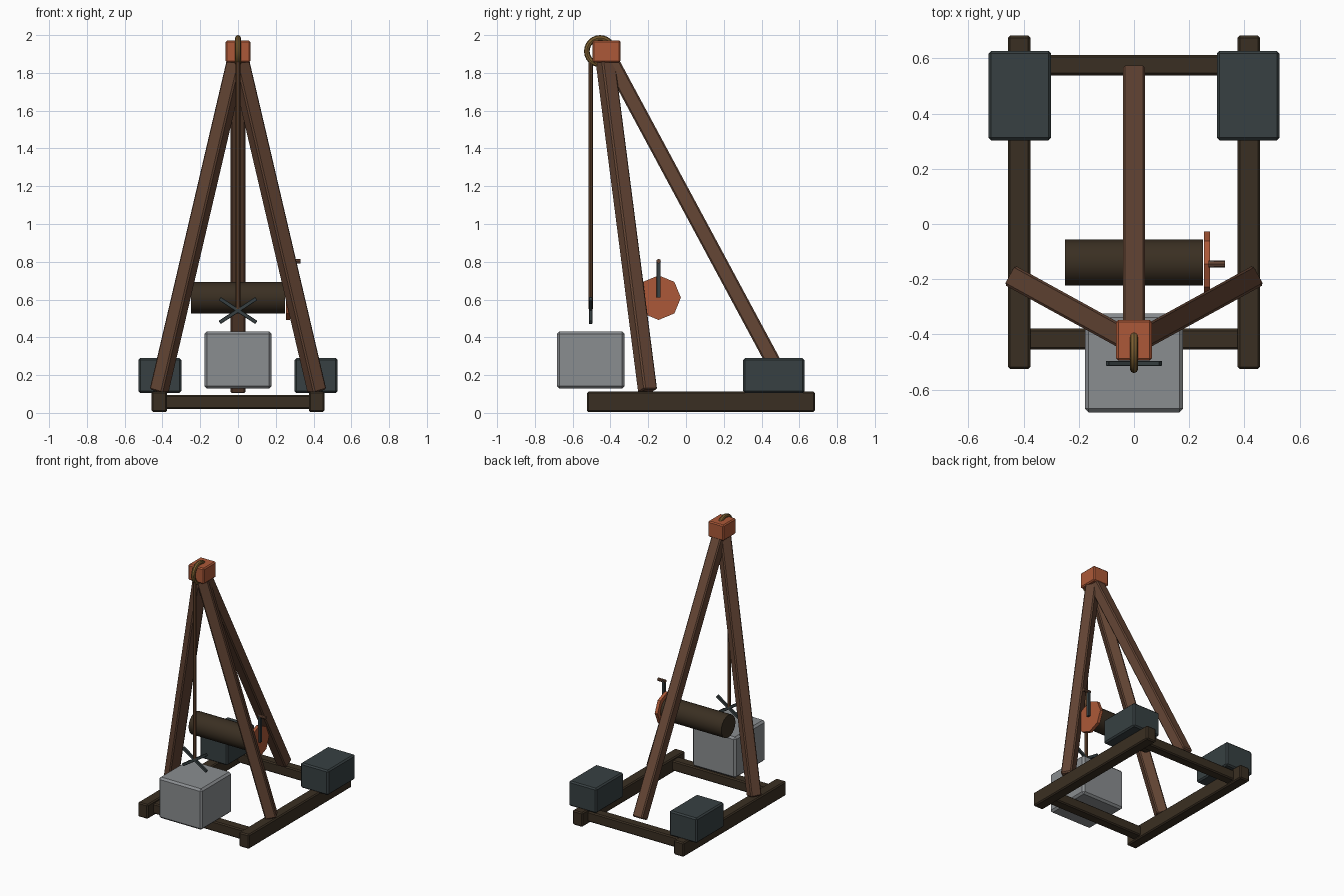
import bpy, math
from mathutils import Vector

if "Cube" in bpy.data.objects:
    bpy.data.objects.remove(bpy.data.objects["Cube"])


def material(name, rgb):
    m = bpy.data.materials.new(name)
    lin = [(c / 255 / 12.92) if c < 11 else ((c / 255 + 0.055) / 1.055) ** 2.4 for c in rgb]
    m.diffuse_color = (*lin, 1)
    m.use_nodes = True
    m.node_tree.nodes["Principled BSDF"].inputs["Base Color"].default_value = m.diffuse_color
    return m


DARK_WOOD = material("dark wood", (58, 47, 34))
WOOD = material("brown wood", (101, 70, 53))
COPPER = material("copper", (172, 89, 56))
SLATE = material("slate iron", (55, 64, 66))
STONE = material("grey stone", (138, 141, 144))
BRASS = material("old brass", (124, 94, 48))
ROPE = material("rope", (104, 72, 48))


def finish(name, mat, bevel=0.0):
    ob = bpy.context.object
    ob.name = name
    ob.data.materials.append(mat)
    if bevel:
        mod = ob.modifiers.new("bevel", 'BEVEL')
        mod.width = bevel
        mod.segments = 1
    return ob


def box(name, mat, x, y, z, bevel=0.008):
    """Box from its (min, max) range on each axis."""
    bpy.ops.mesh.primitive_cube_add(size=1, location=[(a + b) / 2 for a, b in (x, y, z)])
    ob = finish(name, mat, bevel)
    ob.scale = [b - a for a, b in (x, y, z)]
    bpy.ops.object.transform_apply(location=False, rotation=False, scale=True)
    return ob


def beam(name, mat, start, end, width, depth, bevel=0.008):
    """Square bar between two points."""
    a, b = Vector(start), Vector(end)
    bpy.ops.mesh.primitive_cube_add(size=1, location=(a + b) / 2)
    ob = finish(name, mat, bevel)
    ob.scale = (width, depth, (b - a).length)
    bpy.ops.object.transform_apply(location=False, rotation=False, scale=True)
    d = (b - a).normalized()
    # one side of the bar stays level and square to the lean
    side = Vector((-d.y, d.x, 0)).normalized()
    front = d.cross(side)
    m = ob.matrix_world.to_3x3()
    for i in range(3):
        m[i][0], m[i][1], m[i][2] = side[i], front[i], d[i]
    ob.rotation_euler = m.to_euler()
    return ob


def rod(name, mat, start, end, radius, sides):
    a, b = Vector(start), Vector(end)
    bpy.ops.mesh.primitive_cylinder_add(vertices=sides, radius=radius, depth=(b - a).length,
                                        location=(a + b) / 2)
    ob = finish(name, mat)
    ob.rotation_euler = (b - a).to_track_quat('Z', 'Y').to_euler()
    return ob


# Ground frame, weights and front legs, one of each per side
for s, side in ((-1, "left"), (1, "right")):
    def span(a, b):
        return sorted((s * a, s * b))
    box("skid_" + side, DARK_WOOD, span(0.375, 0.457), (-0.525, 0.682), (0.005, 0.112))
    box("counterweight_" + side, SLATE, span(0.3, 0.527), (0.303, 0.627), (0.105, 0.29), 0.01)
    beam("front_leg_" + side, WOOD, (s * 0.418, -0.203, 0.115), (s * 0.005, -0.43, 1.88), 0.08, 0.08)
box("front_crossbar", DARK_WOOD, (-0.39, 0.39), (-0.455, -0.379), (0.02, 0.096))
box("rear_crossbar", DARK_WOOD, (-0.39, 0.39), (0.538, 0.612), (0.02, 0.096))
beam("rear_leg", WOOD, (0, 0.542, 0.12), (0, -0.405, 1.88), 0.08, 0.08)

# Head block and pulley ring
box("head_block", COPPER, (-0.065, 0.065), (-0.495, -0.347), (1.855, 1.972))
bpy.ops.mesh.primitive_torus_add(major_segments=24, minor_segments=8, major_radius=0.07,
                                 minor_radius=0.015, location=(0, -0.455, 1.915),
                                 rotation=(0, math.pi / 2, 0))
finish("pulley_ring", BRASS)
bpy.ops.object.shade_smooth_by_angle()

# Hoisting rope, crossed claw and hanging stone
rod("hoist_rope", ROPE, (0, -0.505, 0.55), (0, -0.505, 1.87), 0.012, 8)
for s, side in ((-1, "left"), (1, "right")):
    beam("claw_arm_" + side, SLATE, (s * 0.097, -0.505, 0.479), (-s * 0.097, -0.505, 0.605),
         0.018, 0.02, 0.002)
box("stone_block", STONE, (-0.178, 0.178), (-0.683, -0.325), (0.128, 0.432), 0.014)

# Winch drum with wheel and crank
rod("winch_drum", DARK_WOOD, (-0.25, -0.14, 0.61), (0.25, -0.14, 0.61), 0.083, 20)
bpy.ops.object.shade_smooth_by_angle()
rod("winch_wheel", COPPER, (0.253, -0.145, 0.61), (0.276, -0.145, 0.61), 0.118, 8)
box("crank_arm", SLATE, (0.272, 0.292), (-0.156, -0.134), (0.61, 0.81), 0.002)
rod("crank_handle", WOOD, (0.27, -0.145, 0.803), (0.33, -0.145, 0.803), 0.012, 8)
